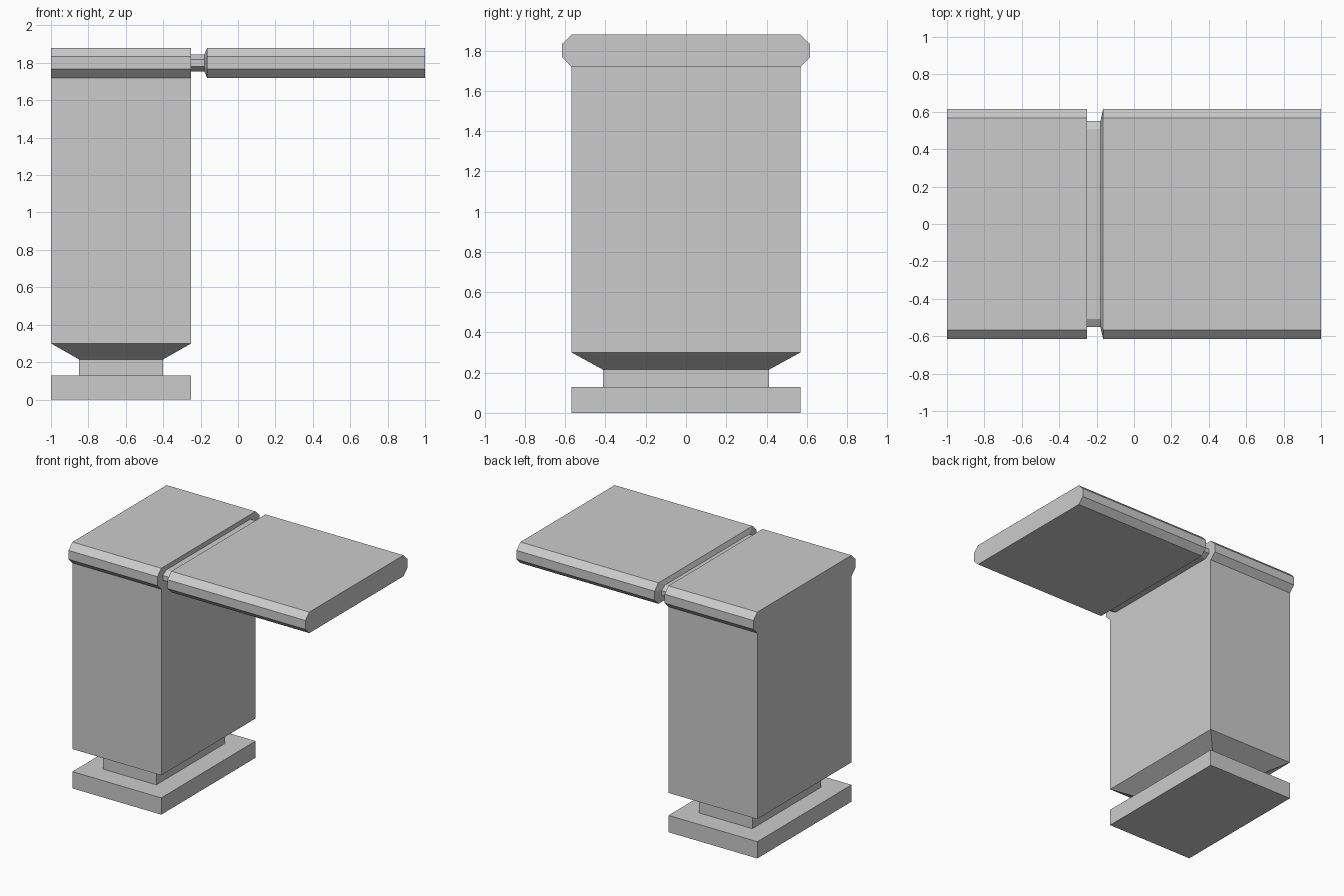
import bpy, bmesh

if "Cube" in bpy.data.objects:
    bpy.data.objects.remove(bpy.data.objects["Cube"])


def loft(name, rings, cap_start=True, cap_end=True):
    """Skin a series of closed rings that share a point count."""
    bm = bmesh.new()
    loops = [[bm.verts.new(p) for p in ring] for ring in rings]
    n = len(loops[0])
    for a, b in zip(loops, loops[1:]):
        for i in range(n):
            j = (i + 1) % n
            bm.faces.new((a[i], a[j], b[j], b[i]))
    if cap_start:
        bm.faces.new(loops[0][::-1])
    if cap_end:
        bm.faces.new(loops[-1])
    bmesh.ops.recalc_face_normals(bm, faces=bm.faces)
    mesh = bpy.data.meshes.new(name)
    bm.to_mesh(mesh)
    bm.free()
    obj = bpy.data.objects.new(name, mesh)
    bpy.context.collection.objects.link(obj)
    return obj


def rectangle(x0, x1, y, z):
    return [(x0, -y, z), (x1, -y, z), (x1, y, z), (x0, y, z)]


def octagon(x, y_out, y_in, z_out, z_in, zc=1.80):
    """Cross-section of the top, facing along x, with chamfered corners."""
    pts = [(y_in, z_out), (y_out, z_in), (y_out, -z_in), (y_in, -z_out),
           (-y_in, -z_out), (-y_out, -z_in), (-y_out, z_in), (-y_in, z_out)]
    return [(x, y, zc + z) for y, z in pts]


FULL = (-1.0, -0.25, 0.568)
NECK = (-0.85, -0.40, 0.413)

# Pedestal: plinth, recessed neck, flare and tall body (open under the top)
loft("pedestal", [
    rectangle(*FULL, 0.0), rectangle(*FULL, 0.128),
    rectangle(*NECK, 0.128), rectangle(*NECK, 0.215),
    rectangle(*FULL, 0.30), rectangle(*FULL, 1.72),
], cap_end=False)

# Counter top: fixed slab, narrow hinge groove and overhanging leaf
BIG = (0.615, 0.568, 0.08, 0.034)
SMALL = (0.55, 0.507, 0.045, 0.019)
loft("counter_top", [
    octagon(-1.0, *BIG), octagon(-0.25, *BIG),
    octagon(-0.25, *SMALL), octagon(-0.18, *SMALL),
    octagon(-0.165, *BIG), octagon(1.0, *BIG),
])
